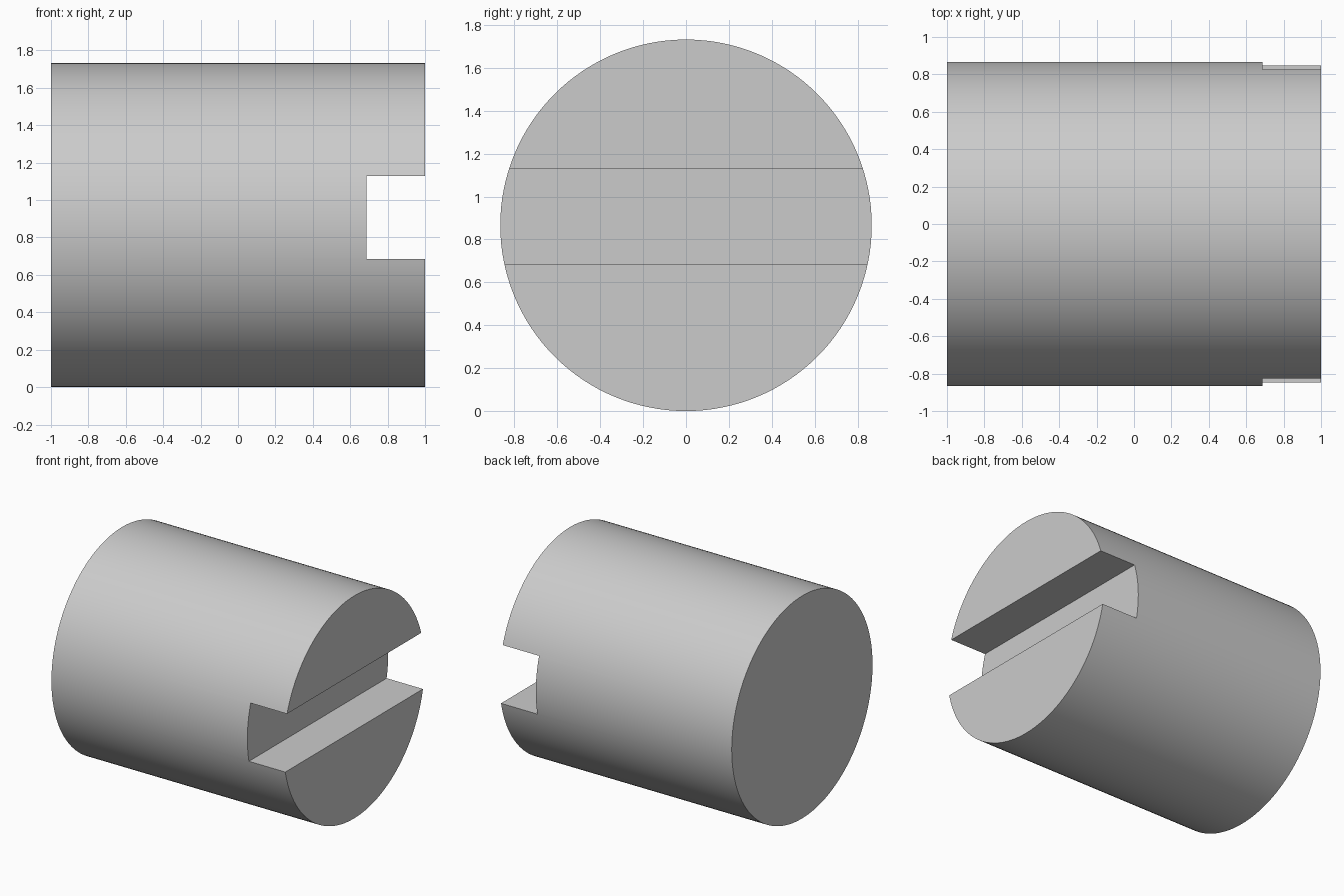
import bpy
import math

if "Cube" in bpy.data.objects:
    bpy.data.objects.remove(bpy.data.objects["Cube"])

R = 0.866                      # cylinder radius
SLOT_X = 0.687                 # slot floor
SLOT_Z0, SLOT_Z1 = 0.684, 1.129

# Cylindrical body lying along x
bpy.ops.mesh.primitive_cylinder_add(vertices=128, radius=R, depth=2,
                                    location=(0, 0, R),
                                    rotation=(0, math.pi / 2, 0))
body = bpy.context.object
body.name = "slotted_cylinder"
bpy.ops.object.transform_apply(location=False, rotation=True, scale=True)

# Cutter for the slot across the right end
bpy.ops.mesh.primitive_cube_add(size=1, location=(SLOT_X + 0.5, 0, (SLOT_Z0 + SLOT_Z1) / 2))
cutter = bpy.context.object
cutter.name = "slot_cutter"
cutter.scale = (1, 3, SLOT_Z1 - SLOT_Z0)
cutter.hide_render = True
bpy.ops.object.transform_apply(location=False, rotation=False, scale=True)

# Cut the slot, then remove the cutter
bpy.ops.object.select_all(action='DESELECT')
body.select_set(True)
bpy.context.view_layer.objects.active = body
mod = body.modifiers.new("slot", 'BOOLEAN')
mod.operation = 'DIFFERENCE'
mod.solver = 'EXACT'
mod.object = cutter
bpy.ops.object.modifier_apply(modifier=mod.name)
bpy.data.objects.remove(cutter, do_unlink=True)

# Smooth barrel, sharp rims and slot edges
bpy.ops.object.shade_smooth_by_angle(angle=math.radians(30))
